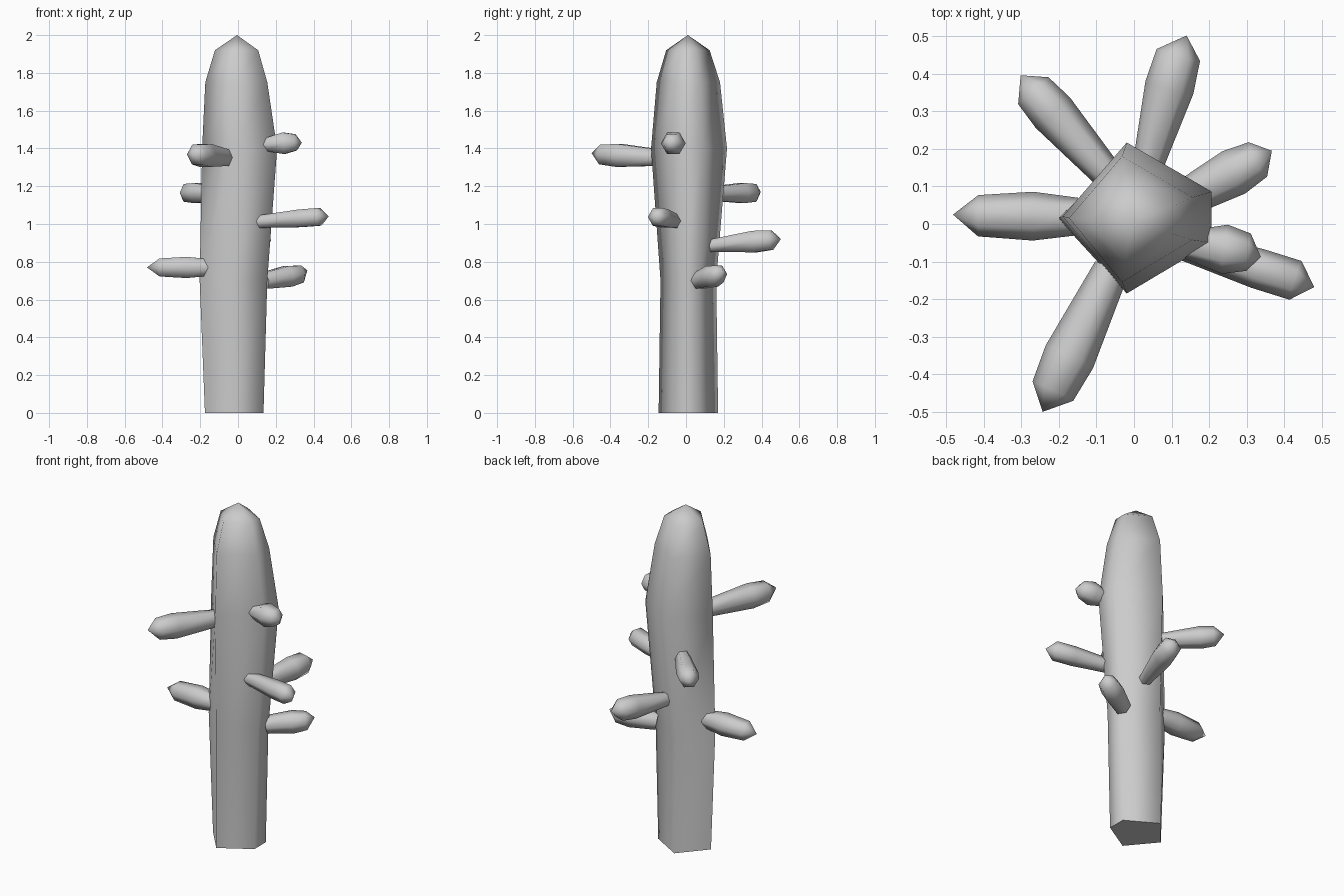
import bpy, bmesh, math
from mathutils import Vector

if "Cube" in bpy.data.objects:
    bpy.data.objects.remove(bpy.data.objects["Cube"])


def skin(name, rings, tip, angle):
    """Skin a stack of rings, cap the start and close the end to a point."""
    bm = bmesh.new()
    loops = [[bm.verts.new(p) for p in ring] for ring in rings]
    n = len(loops[0])
    for a, b in zip(loops, loops[1:]):
        for i in range(n):
            j = (i + 1) % n
            bm.faces.new((a[i], a[j], b[j], b[i]))
    apex = bm.verts.new(tip)
    for i in range(n):
        bm.faces.new((loops[-1][i], loops[-1][(i + 1) % n], apex))
    bm.faces.new(loops[0][::-1])
    bmesh.ops.recalc_face_normals(bm, faces=bm.faces)
    mesh = bpy.data.meshes.new(name)
    bm.to_mesh(mesh)
    bm.free()
    obj = bpy.data.objects.new(name, mesh)
    bpy.context.collection.objects.link(obj)
    bpy.ops.object.select_all(action='DESELECT')
    obj.select_set(True)
    bpy.context.view_layer.objects.active = obj
    bpy.ops.object.shade_smooth_by_angle(angle=math.radians(angle))
    return obj


# Trunk: one five-sided section fitted to the bounds at each height
section = [(0, 0.51), (0.43, 0), (1, 0.335), (1, 0.675), (0.43, 1)]
levels = [  # z, x min, x max, y min, y max
    (0.0, -0.175, 0.135, -0.145, 0.17),
    (0.7, -0.203, 0.155, -0.135, 0.16),
    (1.4, -0.19, 0.207, -0.185, 0.217),
    (1.75, -0.173, 0.155, -0.155, 0.18),
    (1.92, -0.122, 0.107, -0.105, 0.125),
]
rings = [[(x0 + u * (x1 - x0), y0 + v * (y1 - y0), z) for u, v in section]
         for z, x0, x1, y0, y1 in levels]
skin("trunk", rings, (-0.005, 0.01, 2.0), 85)

# Arms: base, end ring centre, tip, position of widest ring, three radii
arms = [
    ((-0.15, 0.02, 0.77), (-0.415, 0.022, 0.77), (-0.482, 0.025, 0.77), 0.45, (0.05, 0.065, 0.055)),
    ((-0.06, 0.12, 1.16), (-0.268, 0.355, 1.165), (-0.302, 0.396, 1.17), 0.75, (0.04, 0.061, 0.054)),
    ((0.03, 0.13, 0.885), (0.118, 0.45, 0.915), (0.14, 0.502, 0.92), 0.73, (0.038, 0.066, 0.06)),
    ((0.14, 0.07, 0.70), (0.33, 0.172, 0.735), (0.367, 0.195, 0.755), 0.66, (0.05, 0.064, 0.052)),
    ((0.11, -0.05, 1.012), (0.43, -0.15, 1.038), (0.48, -0.168, 1.04), 0.68, (0.038, 0.054, 0.054)),
    ((0.14, -0.055, 1.42), (0.305, -0.075, 1.432), (0.338, -0.088, 1.43), 0.62, (0.038, 0.066, 0.05)),
    ((-0.06, -0.12, 1.35), (-0.216, -0.445, 1.368), (-0.243, -0.5, 1.375), 0.72, (0.048, 0.07, 0.06)),
]
SIDES = 6
for k, (base, end, tip, t, radii) in enumerate(arms):
    base, end = Vector(base), Vector(end)
    axis = (end - base).normalized()
    side = axis.cross(Vector((0, 0, 1))).normalized()
    up = side.cross(axis)
    rings = []
    for c, r in zip((base, base.lerp(end, t), end), radii):
        rings.append([c + r * (side * math.cos(a) + up * math.sin(a))
                      for a in (math.tau * i / SIDES for i in range(SIDES))])
    skin(f"arm_{k + 1}", rings, tip, 65)
